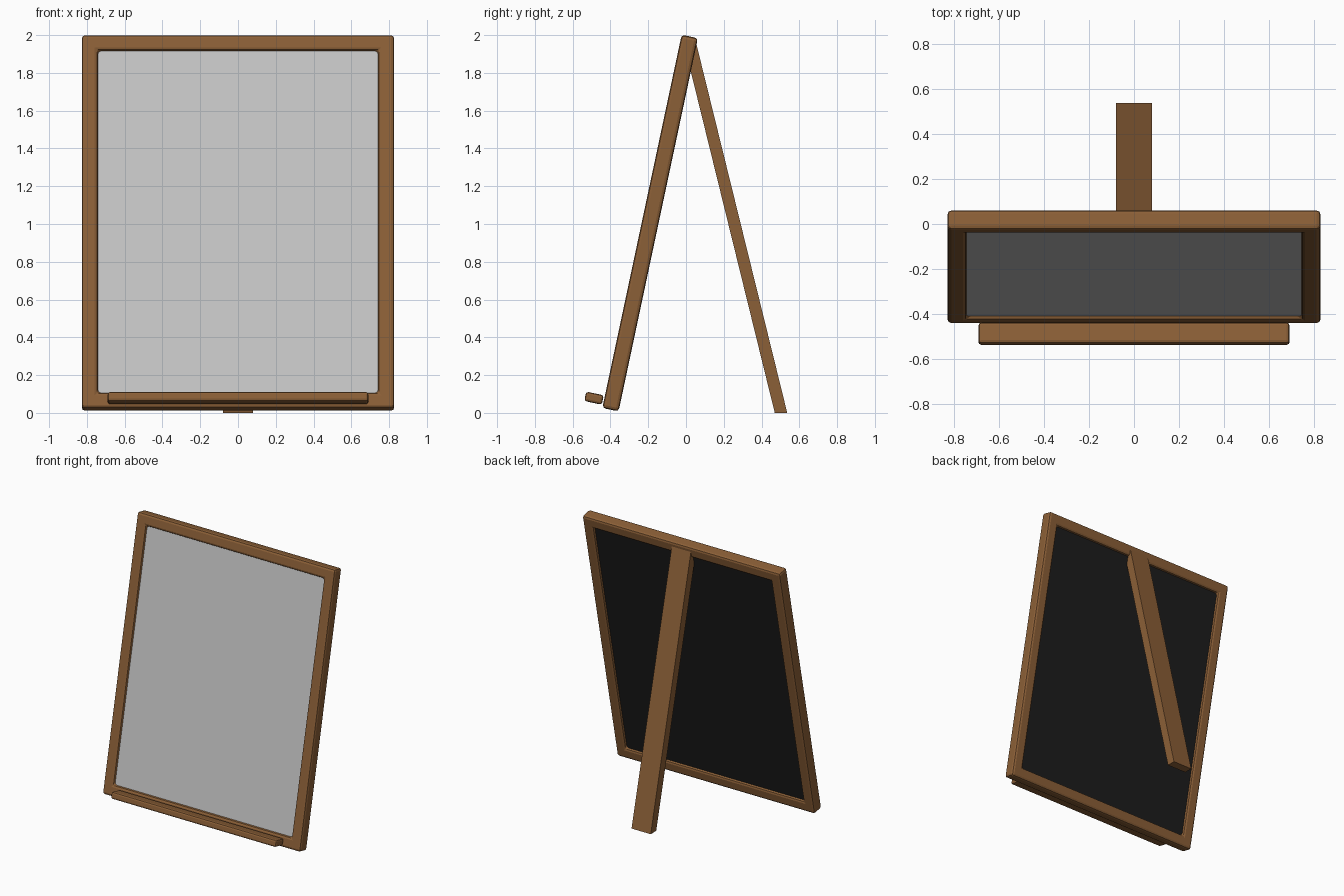
import bpy, bmesh, math
from mathutils import Matrix, Vector

cube = bpy.data.objects.get("Cube")
if cube:
    bpy.data.objects.remove(cube, do_unlink=True)


def material(name, rgb):
    m = bpy.data.materials.new(name)
    m.use_nodes = True
    m.diffuse_color = (*rgb, 1)
    m.node_tree.nodes["Principled BSDF"].inputs["Base Color"].default_value = (*rgb, 1)
    return m


wood = material("brown wood", (0.26, 0.115, 0.038))
white = material("whiteboard grey", (0.56, 0.56, 0.56))
black = material("chalkboard black", (0.012, 0.012, 0.012))

# The board leans back; its parts share one tilted frame of reference
TILT = Matrix.Translation((0, -0.19, 1.005)) @ Matrix.Rotation(math.radians(-12), 4, "X")
HALF_W, HALF_H, HALF_T = 0.827, 1.01, 0.044
RAIL = 0.085


def finish(name, bm, mats, matrix=None, bevel=0):
    bmesh.ops.recalc_face_normals(bm, faces=bm.faces)
    mesh = bpy.data.meshes.new(name)
    bm.to_mesh(mesh)
    bm.free()
    for m in mats:
        mesh.materials.append(m)
    ob = bpy.data.objects.new(name, mesh)
    bpy.context.collection.objects.link(ob)
    if matrix:
        ob.matrix_world = matrix
    if bevel:
        mod = ob.modifiers.new("Rounded edges", "BEVEL")
        mod.width = bevel
        mod.segments = 2
        mod.limit_method = "ANGLE"
    return ob


def box(size, centre=(0, 0, 0)):
    bm = bmesh.new()
    bmesh.ops.create_cube(bm, size=1)
    bmesh.ops.scale(bm, vec=size, verts=bm.verts)
    bmesh.ops.translate(bm, vec=centre, verts=bm.verts)
    return bm


# Picture-style frame: four loops joined round the rectangular section
bm = bmesh.new()
loops = []
for inset, y in ((0, -HALF_T), (0, HALF_T), (RAIL, HALF_T), (RAIL, -HALF_T)):
    w, h = HALF_W - inset, HALF_H - inset
    loops.append([bm.verts.new((sx * w, y, sz * h))
                  for sx, sz in ((-1, -1), (1, -1), (1, 1), (-1, 1))])
for i in range(4):
    a, b = loops[i], loops[(i + 1) % 4]
    for j in range(4):
        k = (j + 1) % 4
        bm.faces.new((a[j], a[k], b[k], b[j]))
finish("board_frame", bm, [wood], TILT, 0.017)

# Two-sided panel: pale front, dark back
bm = box((2 * (HALF_W - RAIL) + 0.03, 0.054, 2 * (HALF_H - RAIL) + 0.03))
bm.normal_update()
for f in bm.faces:
    f.material_index = 1 if f.normal.y > 0.5 else 0
finish("board_panel", bm, [white, black], TILT)

# Tray along the lower rail, square to the board
tray_centre = TILT.inverted() @ Vector((0, -0.487, 0.078))
finish("tray", box((1.38, 0.095, 0.051), tray_centre), [wood], TILT, 0.013)

# Rear leg: side profile extruded across x, foot cut level with the ground
bm = bmesh.new()
profile = ((0.47, 0), (0.536, 0), (0.055, 1.953), (0.03, 1.95), (0.01, 1.87))
face = bm.faces.new([bm.verts.new((-0.08, y, z)) for y, z in profile])
out = bmesh.ops.extrude_face_region(bm, geom=[face])
bmesh.ops.translate(bm, vec=(0.16, 0, 0),
                    verts=[v for v in out["geom"] if isinstance(v, bmesh.types.BMVert)])
finish("rear_leg", bm, [wood])
